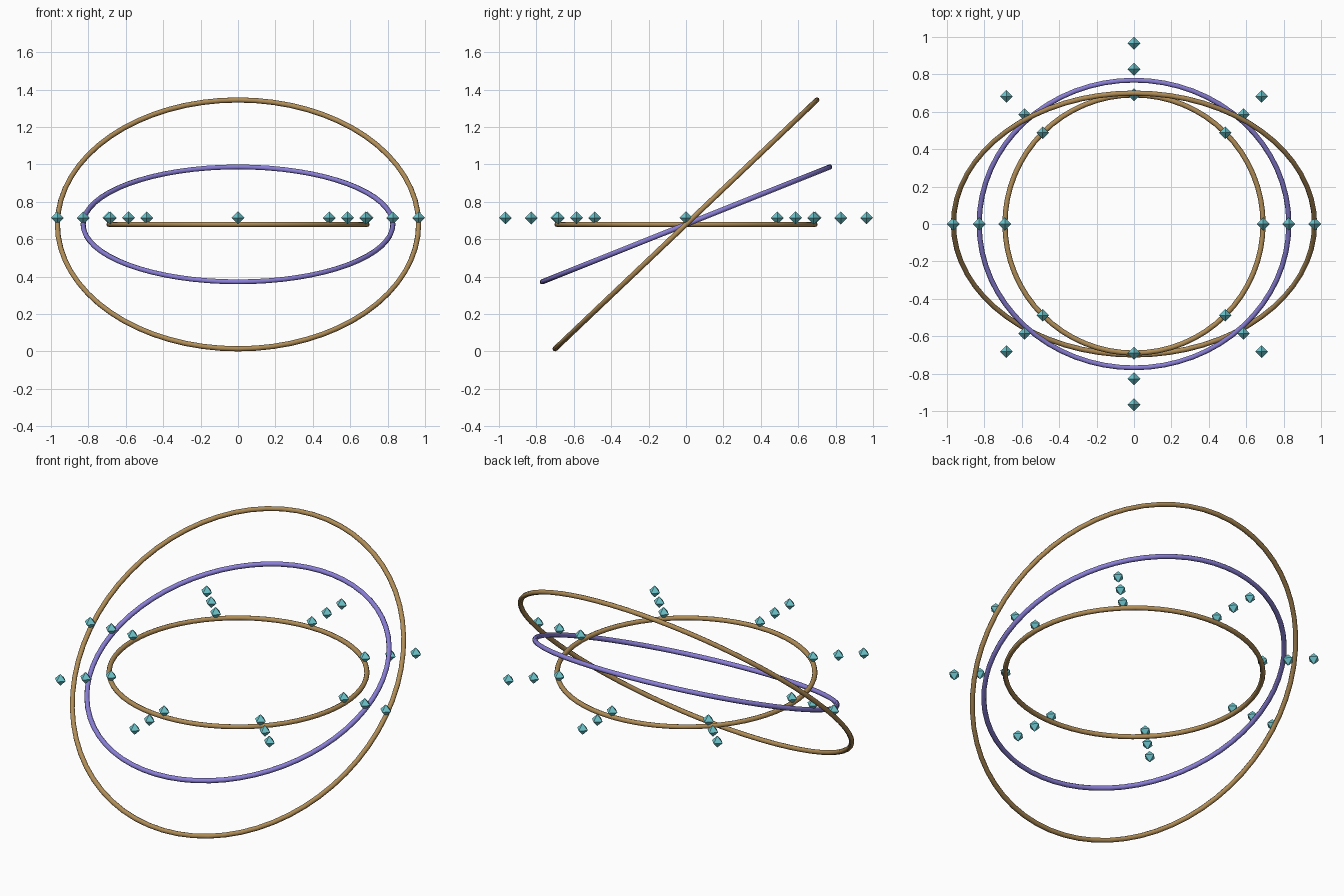
import bpy
import bmesh
from math import cos, sin, pi

cube = bpy.data.objects.get("Cube")
if cube:
    bpy.data.objects.remove(cube)

RADII = (0.69, 0.828, 0.9655)
TILT = 0.38            # each ring leans this much more than the last
TUBE = 0.0138
GEM = 0.0345
CENTRE = RADII[2] * sin(2 * TILT) + TUBE


def material(name, rgb):
    m = bpy.data.materials.new(name)
    m.use_nodes = True
    colour = (*rgb, 1)
    m.diffuse_color = colour
    m.node_tree.nodes["Principled BSDF"].inputs["Base Color"].default_value = colour
    return m


bronze = material("bronze", (0.434, 0.266, 0.095))
violet = material("violet", (0.254, 0.212, 0.672))
teal = material("teal", (0.150, 0.558, 0.604))


def ring(name, radius, tilt, mat):
    bpy.ops.mesh.primitive_torus_add(
        major_radius=radius, minor_radius=TUBE, major_segments=64,
        minor_segments=8, location=(0, 0, CENTRE), rotation=(tilt, 0, 0))
    ob = bpy.context.object
    ob.name = name
    ob.data.materials.append(mat)
    bpy.ops.object.shade_smooth()


def gem(name, x, y):
    # Octahedron: a four-sided sphere with two rings
    bm = bmesh.new()
    bmesh.ops.create_uvsphere(bm, u_segments=4, v_segments=2, radius=GEM)
    mesh = bpy.data.meshes.new(name)
    bm.to_mesh(mesh)
    bm.free()
    mesh.materials.append(teal)
    ob = bpy.data.objects.new(name, mesh)
    ob.location = (x, y, CENTRE + GEM)
    bpy.context.collection.objects.link(ob)


# Nested rings, each with a level circle of eight gems
names = ("inner", "middle", "outer")
for i, (name, radius, mat) in enumerate(zip(names, RADII, (bronze, violet, bronze))):
    ring(name + "_ring", radius, i * TILT, mat)
    for k in range(8):
        a = k * pi / 4
        gem(f"{name}_gem_{k + 1}", radius * cos(a), radius * sin(a))
